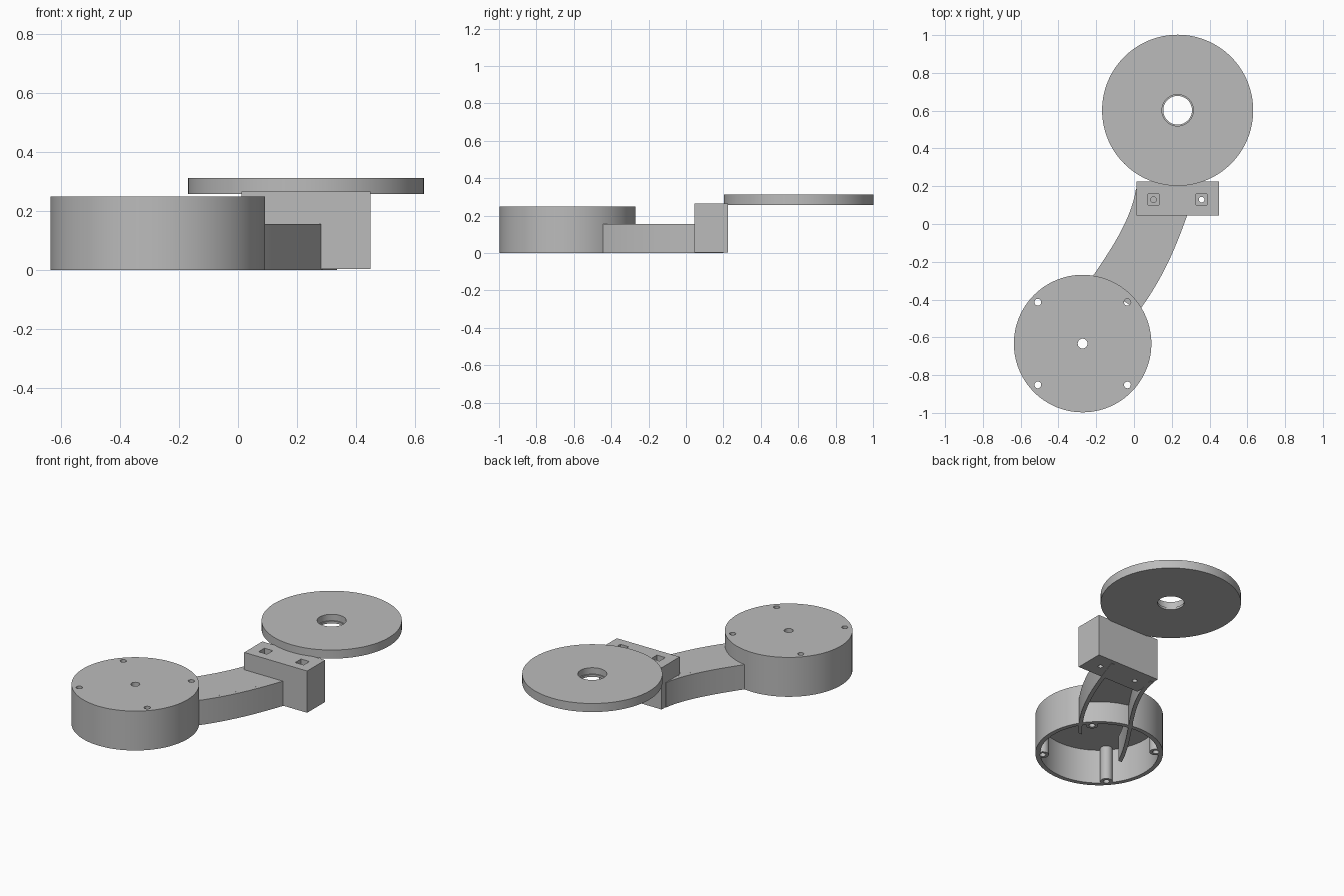
import bpy, bmesh, math

if "Cube" in bpy.data.objects:
    bpy.data.objects.remove(bpy.data.objects["Cube"])

grey = bpy.data.materials.new("plain grey")
grey.diffuse_color = (0.5, 0.5, 0.5, 1)
grey.use_nodes = True
grey.node_tree.nodes["Principled BSDF"].inputs["Base Color"].default_value = grey.diffuse_color


def add(name, bm):
    bmesh.ops.recalc_face_normals(bm, faces=bm.faces)
    me = bpy.data.meshes.new(name)
    bm.to_mesh(me)
    bm.free()
    me.materials.append(grey)
    ob = bpy.data.objects.new(name, me)
    bpy.context.collection.objects.link(ob)
    return ob


def box(name, x0, x1, y0, y1, z0, z1):
    bm = bmesh.new()
    bmesh.ops.create_cube(bm, size=1)
    for v in bm.verts:
        v.co = ((x0 + x1) / 2 + v.co.x * (x1 - x0),
                (y0 + y1) / 2 + v.co.y * (y1 - y0),
                (z0 + z1) / 2 + v.co.z * (z1 - z0))
    return add(name, bm)


def cyl(name, x, y, r, z0, z1, n=32):
    bm = bmesh.new()
    bmesh.ops.create_cone(bm, cap_ends=True, segments=n, radius1=r, radius2=r, depth=z1 - z0)
    bmesh.ops.translate(bm, vec=(x, y, (z0 + z1) / 2), verts=bm.verts)
    return add(name, bm)


def select(ob):
    bpy.ops.object.select_all(action='DESELECT')
    ob.select_set(True)
    bpy.context.view_layer.objects.active = ob


def cut(ob, cutter):
    mod = ob.modifiers.new("cut", 'BOOLEAN')
    mod.operation = 'DIFFERENCE'
    mod.solver = 'EXACT'
    mod.object = cutter
    select(ob)
    bpy.ops.object.modifier_apply(modifier=mod.name)
    bpy.data.objects.remove(cutter)


def smooth(ob):
    select(ob)
    bpy.ops.object.shade_smooth_by_angle(angle=math.radians(30))


def strip(name, side_a, side_b, z0, z1):
    """Curved bar between two plan-view edges."""
    bm = bmesh.new()
    rings = [[bm.verts.new(p) for p in ((*a, z0), (*b, z0), (*b, z1), (*a, z1))]
             for a, b in zip(side_a, side_b)]
    for r, s in zip(rings, rings[1:]):
        for i in range(4):
            j = (i + 1) % 4
            bm.faces.new((r[i], r[j], s[j], s[i]))
    bm.faces.new(rings[0])
    bm.faces.new(rings[-1])
    ob = add(name, bm)
    smooth(ob)
    return ob


def edge(points, y0, y1, dx=0.0, n=24):
    """Smooth plan-view edge x(y) through a few points."""
    out = []
    for k in range(n + 1):
        y = y0 + (y1 - y0) * k / n
        x = 0
        for i, (xi, yi) in enumerate(points):
            w = xi
            for j, (_, yj) in enumerate(points):
                if i != j:
                    w *= (y - yj) / (yi - yj)
            x += w
        out.append((x + dx, y))
    return out


# Round housing, open underneath
CX, CY = -0.272, -0.633
housing = cyl("round_housing", CX, CY, 0.364, 0, 0.248, 96)
cut(housing, cyl("cavity", CX, CY, 0.337, -0.1, 0.215, 96))
cut(housing, cyl("centre_hole", CX, CY, 0.026, -0.1, 0.4))

# Screw posts, with holes right through the housing top
for sx in (-1, 1):
    for sy in (-1, 1):
        px, py = CX + sx * 0.237, CY + sy * 0.219
        post = cyl("screw_post", px, py, 0.035, 0, 0.216)
        for part in (post, housing):
            cut(part, cyl("screw_hole", px, py, 0.018, -0.1, 0.4, 24))
        smooth(post)
smooth(housing)

# Curved hollow arm: two walls running into the housing, and a roof
LEFT = [(0.01, 0.185), (-0.07, -0.04), (-0.214, -0.27), (-0.434, -0.626)]
RIGHT = [(0.335, 0.2), (0.282, 0.047), (0.182, -0.2), (-0.03, -0.53)]
T, H = 0.026, 0.156
strip("arm_left_wall", edge(LEFT, 0.185, -0.626), edge(LEFT, 0.185, -0.626, T), 0, H)
strip("arm_right_wall", edge(RIGHT, 0.2, -0.53, -T), edge(RIGHT, 0.2, -0.53), 0, H)
strip("arm_roof", edge(LEFT, 0.185, -0.30, T), edge(RIGHT, 0.2, -0.45, -T), 0.13, H)

# Mounting block with square nut pockets and bolt holes
block = box("mounting_block", 0.012, 0.45, 0.045, 0.225, 0.002, 0.265)
for x in (0.103, 0.358):
    cut(block, box("nut_pocket", x - 0.029, x + 0.029, 0.1, 0.158, 0.2, 0.4))
    cut(block, cyl("bolt_hole", x, 0.129, 0.015, -0.1, 0.4, 24))
smooth(block)

# Flat disc with stepped centre hole
disc = cyl("round_disc", 0.231, 0.602, 0.4, 0.258, 0.312, 128)
cut(disc, cyl("disc_hole", 0.231, 0.602, 0.076, 0, 0.5, 64))
cut(disc, cyl("disc_step", 0.231, 0.602, 0.083, 0.272, 0.5, 64))
smooth(disc)
